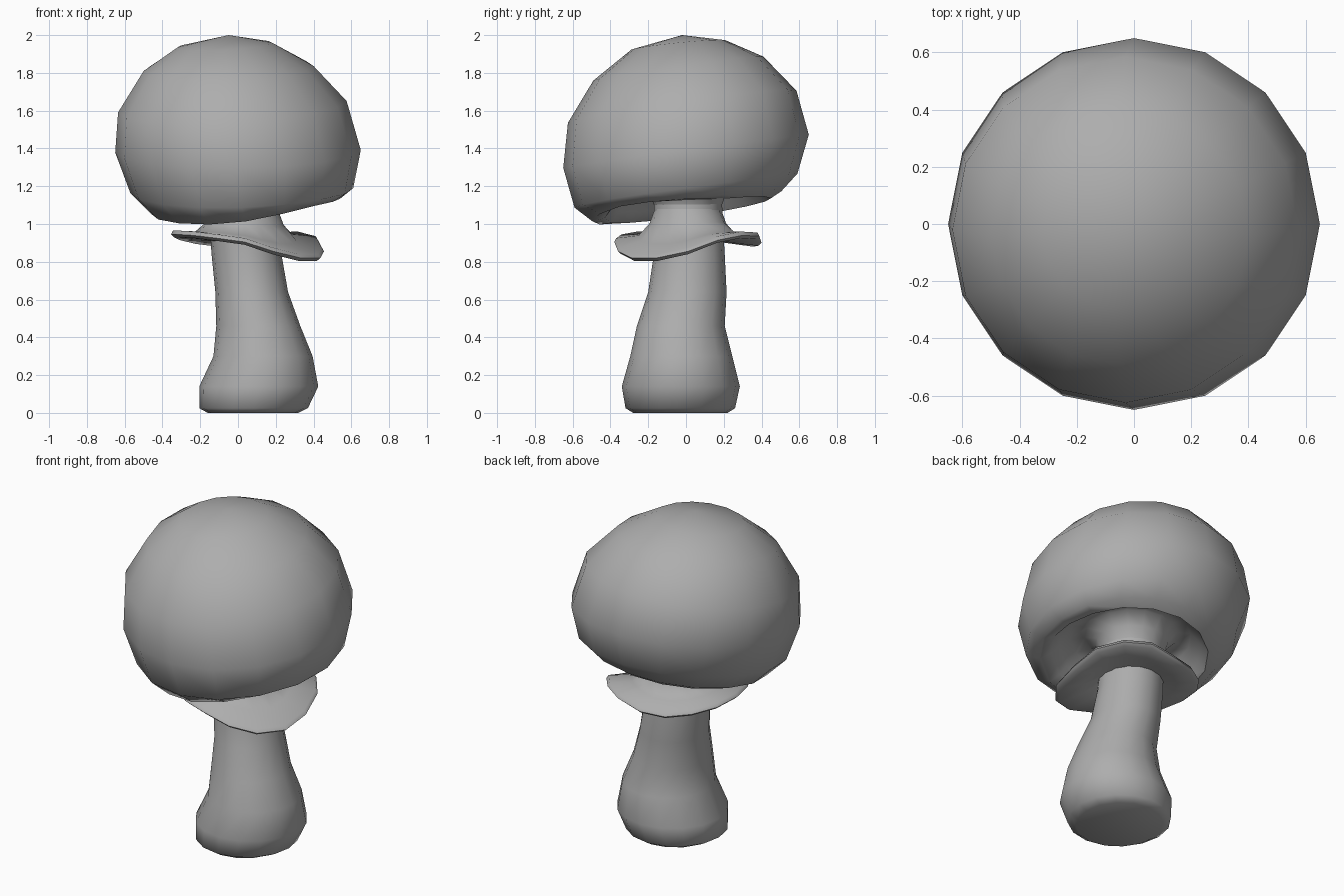
import bpy, bmesh, math

if "Cube" in bpy.data.objects:
    bpy.data.objects.remove(bpy.data.objects["Cube"])

grey = bpy.data.materials.new("mid_grey")
grey.diffuse_color = (0.42, 0.42, 0.42, 1)
grey.use_nodes = True
grey.node_tree.nodes["Principled BSDF"].inputs["Base Color"].default_value = grey.diffuse_color


def ring(n, cx, cy, rx, ry, height):
    """One loop of n points; height is a function of x, y and angle."""
    pts = []
    for i in range(n):
        a = 2 * math.pi * i / n
        x, y = cx + rx * math.cos(a), cy + ry * math.sin(a)
        pts.append((x, y, height(x, y, a)))
    return pts


def loft(name, rings, apex=None, closed=False, fill_start=False, fill_end=False):
    bm = bmesh.new()
    loops = [[bm.verts.new(p) for p in r] for r in rings]
    n = len(loops[0])
    pairs = list(zip(loops, loops[1:]))
    if closed:
        pairs.append((loops[-1], loops[0]))
    for lo, hi in pairs:
        for i in range(n):
            j = (i + 1) % n
            bm.faces.new((lo[i], lo[j], hi[j], hi[i]))
    if apex:
        top = bm.verts.new(apex)
        for i in range(n):
            bm.faces.new((loops[0][i], loops[0][(i + 1) % n], top))
    if fill_start:
        bm.faces.new(loops[0])
    if fill_end:
        bm.faces.new(loops[-1])
    bmesh.ops.recalc_face_normals(bm, faces=bm.faces)
    mesh = bpy.data.meshes.new(name)
    bm.to_mesh(mesh)
    bm.free()
    mesh.materials.append(grey)
    obj = bpy.data.objects.new(name, mesh)
    bpy.context.collection.objects.link(obj)
    bpy.ops.object.select_all(action='DESELECT')
    obj.select_set(True)
    bpy.context.view_layer.objects.active = obj
    bpy.ops.object.shade_smooth_by_angle(angle=math.radians(65))
    return obj


# Cap: tilted 16-sided dome with a hollow underside
# (radius, height, centre x, centre y, slope x, slope y, front-right lift)
cap_profile = [
    (0.25, 1.955, -0.07, -0.04, 0.05, 0.10, 0),
    (0.45, 1.83, -0.05, -0.04, 0.03, 0.14, 0),
    (0.605, 1.625, -0.03, -0.02, 0.05, 0.14, 0),
    (0.65, 1.385, 0.00, 0.00, 0.01, 0.135, 0),
    (0.59, 1.175, 0.02, 0.00, 0.02, 0.155, 0.01),
    (0.50, 1.085, 0.04, 0.005, 0.07, 0.17, 0.04),
    (0.44, 1.07, 0.04, 0.01, 0.08, 0.14, 0.07),
    (0.40, 1.12, 0.04, 0.01, 0.08, 0.13, 0.05),
    (0.34, 1.20, 0.035, 0.01, 0.06, 0.10, 0.02),
    (0.26, 1.22, 0.03, 0.01, 0.03, 0.05, 0),
    (0.205, 1.17, 0.025, 0.01, 0, 0, 0),
    (0.18, 1.10, 0.025, 0.01, 0, 0, 0),
]
cap_rings = []
for r, z, cx, cy, sx, sy, lift in cap_profile:
    cap_rings.append(ring(16, cx, cy, r, r, lambda x, y, a: z + sx * x + sy * y
                          + lift * max(0, math.cos(a + math.pi / 4)) ** 4))
loft("cap", cap_rings, apex=(-0.05, -0.02, 2.0), fill_end=True)

# Stem: leaning, bulbous at the foot
# (height, x min, x max, y min, y max)
stem_profile = [
    (0.0, -0.16, 0.32, -0.28, 0.22),
    (0.025, -0.205, 0.37, -0.32, 0.26),
    (0.14, -0.205, 0.425, -0.34, 0.285),
    (0.30, -0.13, 0.395, -0.295, 0.245),
    (0.46, -0.115, 0.33, -0.26, 0.205),
    (0.64, -0.12, 0.265, -0.20, 0.215),
    (0.84, -0.14, 0.23, -0.17, 0.205),
    (1.00, -0.15, 0.21, -0.17, 0.195),
    (1.14, -0.155, 0.205, -0.17, 0.19),
]
stem_rings = [ring(16, (x0 + x1) / 2, (y0 + y1) / 2, (x1 - x0) / 2, (y1 - y0) / 2,
                   lambda x, y, a: z) for z, x0, x1, y0, y1 in stem_profile]
loft("stem", stem_rings, fill_start=True, fill_end=True)

# Skirt: wavy ring hanging from the stem; edge radius and height round the stem
edge_r = [0.42, 0.42, 0.41, 0.41, 0.39, 0.39, 0.385, 0.39,
          0.39, 0.39, 0.39, 0.39, 0.39, 0.40, 0.42, 0.435]
edge_z = [0.87, 0.93, 0.955, 0.95, 0.915, 0.91, 0.925, 0.945,
          0.96, 0.96, 0.955, 0.94, 0.92, 0.87, 0.835, 0.835]


def skirt_ring(t, top, drop):
    """t runs from the stem (0) to the wavy edge (1)."""
    pts = []
    blend = min(1, t * 1.3)
    for i, (er, ez) in enumerate(zip(edge_r, edge_z)):
        a = 2 * math.pi * i / 16
        r = 0.175 + (er - 0.175) * t
        z = top * (1 - blend) + ez * blend - drop
        pts.append((0.035 + r * math.cos(a), 0.01 + r * math.sin(a), z))
    return pts


loft("skirt", [
    skirt_ring(0, 1.08, 0),
    skirt_ring(0.13, 1.02, 0),
    skirt_ring(0.40, 0.96, 0),
    skirt_ring(0.95, 0.95, -0.005),
    skirt_ring(1.0, 0.95, 0.015),
    skirt_ring(0.92, 0.95, 0.03),
    skirt_ring(0.40, 0.94, 0.03),
    skirt_ring(0, 0.94, 0.03),
], closed=True)
